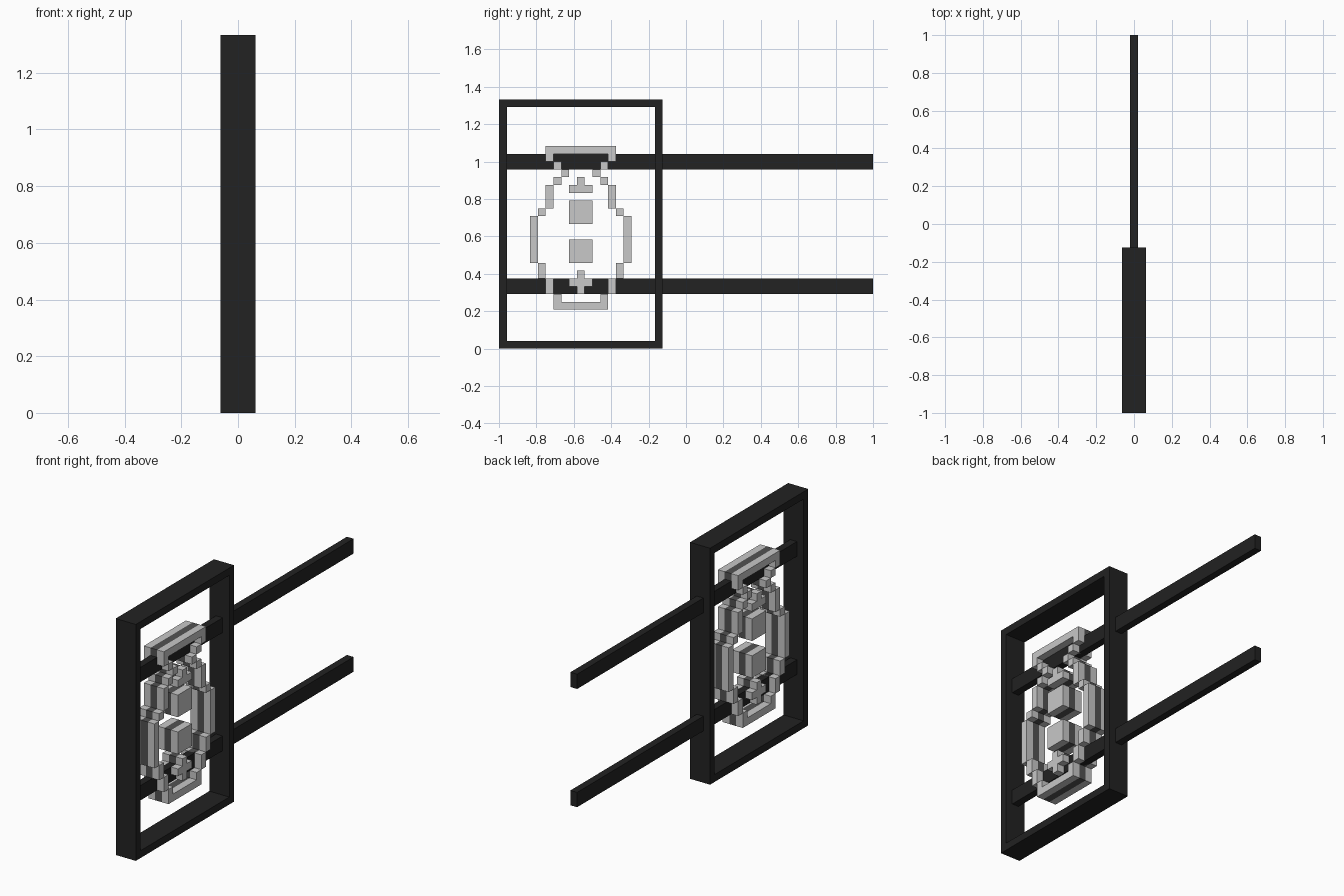
import bpy, bmesh

if "Cube" in bpy.data.objects:
    bpy.data.objects.remove(bpy.data.objects["Cube"])

U = 1 / 24  # modelling grid unit


def material(name, v):
    m = bpy.data.materials.new(name)
    m.diffuse_color = (v, v, v, 1)
    m.use_nodes = True
    m.node_tree.nodes["Principled BSDF"].inputs["Base Color"].default_value = m.diffuse_color
    return m


black = material("black iron", 0.016)
light = material("light grey", 0.578)
dark = material("dark grey", 0.085)


def boxes(name, items, mat):
    """One object from boxes given as (x0, x1, y0, y1, z0, z1) in grid units."""
    bm = bmesh.new()
    for x0, x1, y0, y1, z0, z1 in items:
        r = bmesh.ops.create_cube(bm, size=1)
        for v in r["verts"]:
            v.co.x = (x1 if v.co.x > 0 else x0) * U
            v.co.y = (y1 if v.co.y > 0 else y0) * U
            v.co.z = (z1 if v.co.z > 0 else z0) * U
    me = bpy.data.meshes.new(name)
    bm.to_mesh(me)
    bm.free()
    me.materials.append(mat)
    ob = bpy.data.objects.new(name, me)
    bpy.context.collection.objects.link(ob)
    return ob


# Rectangular sign frame
boxes("frame", [
    (-1.5, 1.5, -24, -23, 0, 32),
    (-1.5, 1.5, -4, -3, 0, 32),
    (-1.5, 1.5, -23, -4, 0, 1),
    (-1.5, 1.5, -23, -4, 31, 32)], black)

# Two support rails
for name, z in (("lower_rail", 7), ("upper_rail", 23)):
    boxes(name, [(-0.5, 0.5, -23, 24, z, z + 2)], black)

# Emblem outline on one side: (distance from centre line, z0, z1)
C = -13.5
outline = [(3.5, 24, 25), (2.5, 23, 24), (1.5, 22, 23), (2.5, 21, 22),
           (3.5, 18, 21), (4.5, 17, 18), (5.5, 11, 17), (4.5, 9, 11),
           (3.5, 7, 9), (2.5, 6, 7)]
# Centred pieces: (half width, z0, z1)
centre = [(4.5, 25, 26), (3.5, 5, 6),
          (0.5, 21, 22), (1.5, 20, 21),
          (1.5, 16, 19), (1.5, 11, 14),
          (0.5, 9, 10), (1.5, 8, 9), (0.5, 7, 8)]

cells = [(C - w, C + w, a, b) for w, a, b in centre]
for d, a, b in outline:
    cells.append((C + d, C + d + 1, a, b))
    cells.append((C - d - 1, C - d, a, b))

# Emblem: light faces on both sides of a dark core
for name, x0, x1, mat in (("emblem_right", 0.5, 1.5, light),
                          ("emblem_core", -0.5, 0.5, dark),
                          ("emblem_left", -1.5, -0.5, light)):
    boxes(name, [(x0, x1) + c for c in cells], mat)
